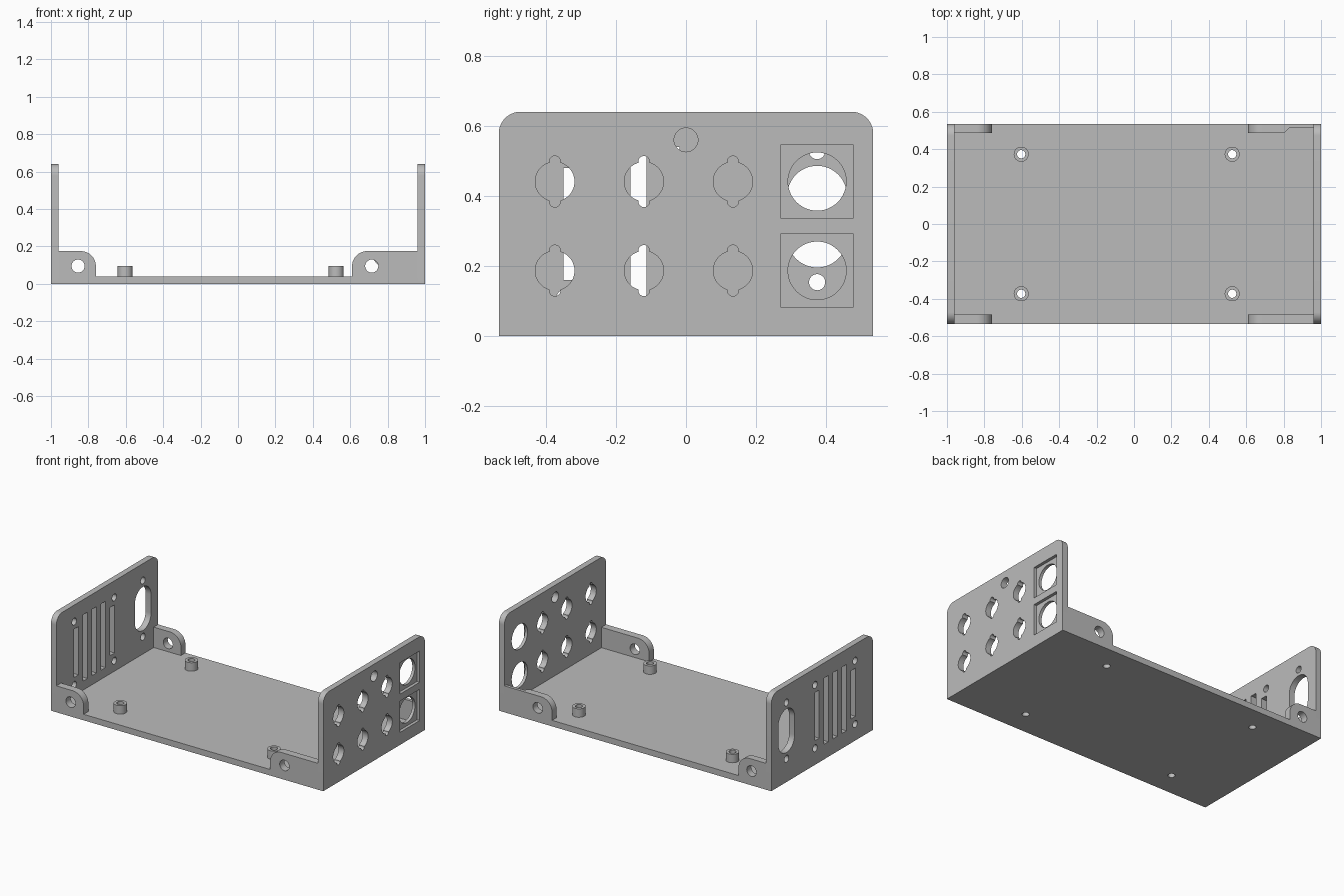
import bpy, bmesh
from math import sin, cos, asin, degrees, radians
from mathutils import Matrix

cube = bpy.data.objects.get("Cube")
if cube:
    bpy.data.objects.remove(cube, do_unlink=True)

grey = bpy.data.materials.new("plain grey")
grey.use_nodes = True
grey.diffuse_color = (0.5, 0.5, 0.5, 1)
grey.node_tree.nodes["Principled BSDF"].inputs["Base Color"].default_value = (0.5, 0.5, 0.5, 1)

# Plate orientations: columns are the two outline axes and the thickness axis
FLAT = Matrix.Identity(4)
SIDE = Matrix(((0, 0, 1, 0), (1, 0, 0, 0), (0, 1, 0, 0), (0, 0, 0, 1)))
FRONT = Matrix(((1, 0, 0, 0), (0, 0, -1, 0), (0, 1, 0, 0), (0, 0, 0, 1)))


def arc(u, v, r, start, end, steps=16):
    angles = [radians(start + (end - start) * i / steps) for i in range(steps + 1)]
    return [(u + r * cos(a), v + r * sin(a)) for a in angles]


def circle(u, v, r):
    return arc(u, v, r, 0, 360, 48)[:-1]


def rect(u0, u1, v0, v1):
    return [(u0, v0), (u1, v0), (u1, v1), (u0, v1)]


def slot(u, v, r, half):
    """Upright slot with round ends."""
    return arc(u, v + half - r, r, 0, 180, 24) + arc(u, v - half + r, r, 180, 360, 24)


def keyhole(u, v, r=0.056, w=0.016, reach=0.073):
    """Round hole with a small notch above and below."""
    t = degrees(asin(w / r))
    return (arc(u, v, r, t - 90, 90 - t, 24) + arc(u, v + reach - w, w, 0, 180, 10)
            + arc(u, v, r, 90 + t, 270 - t, 24) + arc(u, v - reach + w, w, 180, 360, 10))


def plate(name, outline, holes, axes, low, high):
    """Extrude an outline with holes from low to high along the thickness axis."""
    curve = bpy.data.curves.new(name, "CURVE")
    curve.dimensions = "2D"
    curve.fill_mode = "BOTH"
    curve.extrude = (high - low) / 2
    for points in [outline] + holes:
        spline = curve.splines.new("POLY")
        spline.points.add(len(points) - 1)
        for p, (u, v) in zip(spline.points, points):
            p.co = (u, v, 0, 1)
        spline.use_cyclic_u = True
    ob = bpy.data.objects.new(name, curve)
    bpy.context.collection.objects.link(ob)
    bpy.ops.object.select_all(action="DESELECT")
    ob.select_set(True)
    bpy.context.view_layer.objects.active = ob
    bpy.ops.object.convert(target="MESH")
    ob = bpy.context.view_layer.objects.active
    ob.data.transform(axes @ Matrix.Translation((0, 0, (low + high) / 2)))
    bm = bmesh.new()
    bm.from_mesh(ob.data)
    bmesh.ops.remove_doubles(bm, verts=bm.verts, dist=0.00005)
    bmesh.ops.recalc_face_normals(bm, faces=bm.faces)
    bm.to_mesh(ob.data)
    bm.free()
    ob.data.materials.clear()
    ob.data.materials.append(grey)
    bpy.ops.object.shade_smooth_by_angle(angle=radians(30))
    return ob


# Floor with four screw posts
W, H, T = 0.534, 0.64, 0.04
posts = [(x, y) for x in (-0.603, 0.525) for y in (-0.373, 0.373)]
plate("floor", rect(-0.96, 0.96, -W, W), [circle(x, y, 0.022) for x, y in posts], FLAT, 0, T)
for i, (x, y) in enumerate(posts):
    plate(f"screw_post_{i + 1}", circle(x, y, 0.04), [circle(x, y, 0.022)], FLAT, T, 0.096)

# End walls share one outline with rounded upper corners
R = 0.062
wall = [(-W, 0), (W, 0)] + arc(W - R, H - R, R, 0, 90) + arc(R - W, H - R, R, 90, 180)
rows = (0.187, 0.441)

# Connector wall: notched holes, indicator hole, two sockets in square recesses
small = [keyhole(y, z) for y in (-0.374, -0.12, 0.134) for z in rows]
small.append(circle(0, 0.56, 0.034))
sockets = [circle(0.374, z, 0.083) for z in rows]
recesses = [rect(0.27, 0.478, z - 0.104, z + 0.104) for z in rows]
plate("connector_wall_inner", wall, small + sockets, SIDE, 0.96, 0.98)
plate("connector_wall_outer", wall, small + recesses, SIDE, 0.98, 1)

# Vent wall: five slots, corner screw holes, long opening with two screw holes
FY, FZ = -0.136, 0.32
vents = []
for k in range(-2, 3):
    y, half = FY + k * 0.095, 0.16 if abs(k) == 2 else 0.22
    vents.append(rect(y - 0.023, y + 0.023, FZ - half, FZ + half))
vents += [circle(FY + a, FZ + b, 0.023) for a in (-0.21, 0.21) for b in (-0.21, 0.21)]
vents += [slot(0.374, 0.341, 0.085, 0.145)]
vents += [circle(0.374, 0.341 + d, 0.023) for d in (-0.187, 0.187)]
plate("vent_wall", wall, vents, SIDE, -1, -0.96)


# Mounting tabs with one rounded upper corner and a screw hole
def tab_outline(wall_x, tip_x, top=0.175, r=0.08):
    s = 1 if tip_x > wall_x else -1
    curve = [(tip_x + s * (u - r), v) for u, v in arc(0, top - r, r, 0, 90)]
    return [(wall_x, T), (tip_x, T)] + curve + [(wall_x, top)]


left_hole, right_hole = [circle(-0.855, 0.095, 0.035)], [circle(0.715, 0.095, 0.035)]
left_tab, right_tab = tab_outline(-0.96, -0.76), tab_outline(0.96, 0.61)
plate("vent_tab_front", left_tab, left_hole, FRONT, 0.484, W)
plate("vent_tab_back", left_tab, left_hole, FRONT, -W, -0.487)
plate("connector_tab_front", right_tab, right_hole, FRONT, 0.484, W)
plate("connector_tab_back", right_tab, right_hole, FRONT, -W, -0.513)

# Thicker part of the back tab, sloped where it thins beside the socket
boss = plate("connector_tab_back_boss", tab_outline(0.83, 0.61), right_hole, FRONT, -0.513, -0.487)
for v in boss.data.vertices:
    if v.co.x > 0.82 and v.co.y < 0.5:
        v.co.x = 0.805
